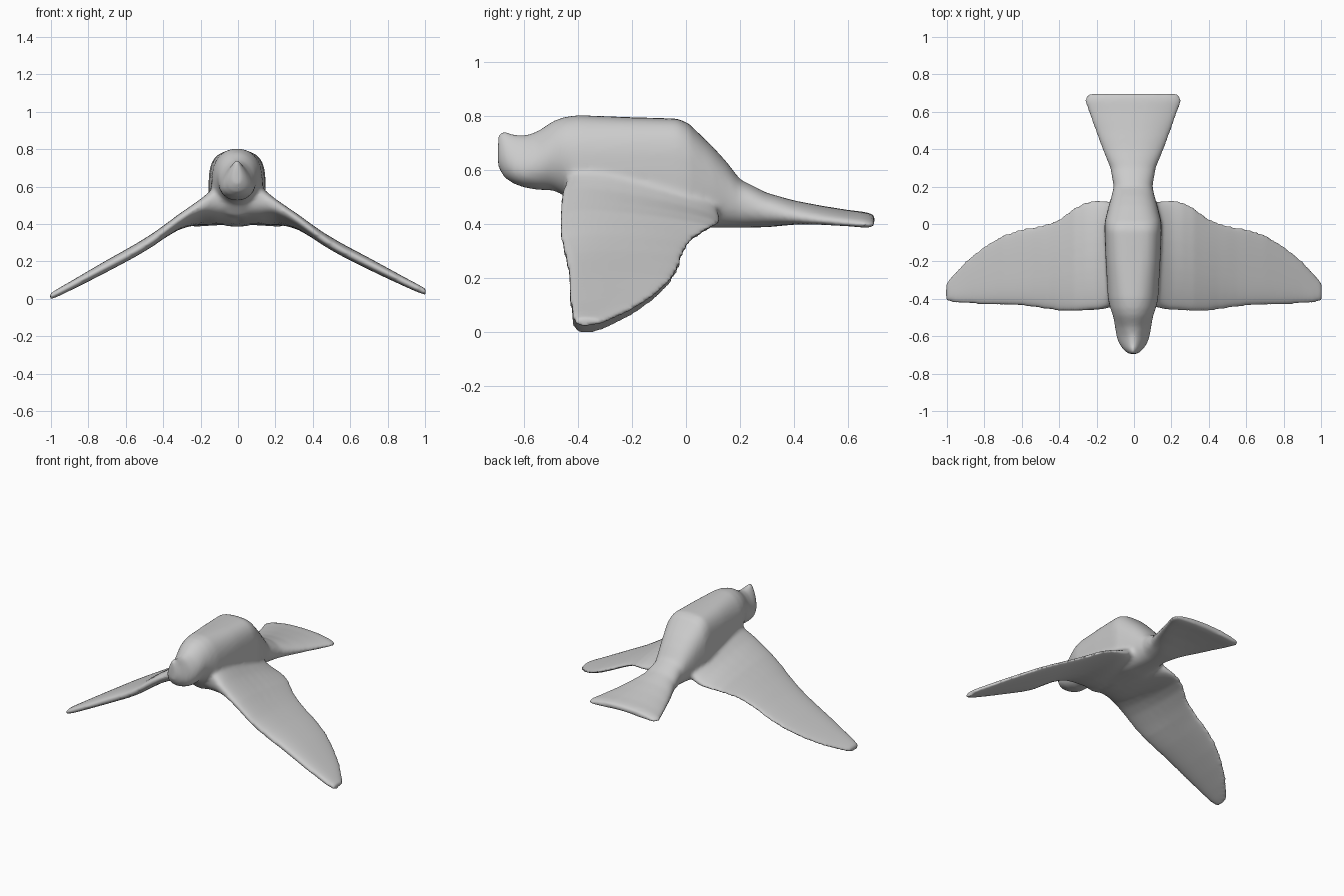
import bpy, bmesh, math

old = bpy.data.objects.get("Cube")
if old:
    bpy.data.objects.remove(old, do_unlink=True)

grey = bpy.data.materials.new("plain grey")
grey.use_nodes = True
COLOUR = (0.6, 0.6, 0.6, 1)
grey.diffuse_color = COLOUR
grey.node_tree.nodes["Principled BSDF"].inputs["Base Color"].default_value = COLOUR

N = 32


def rounded(power):
    """Points of a unit superellipse."""
    for i in range(N):
        a = 2 * math.pi * i / N
        c, s = math.cos(a), math.sin(a)
        yield (math.copysign(abs(c) ** (2 / power), c),
               math.copysign(abs(s) ** (2 / power), s))


def loft(bm, rings):
    """Skin a list of rings and cap both ends."""
    loops = [[bm.verts.new(p) for p in ring] for ring in rings]
    for a, b in zip(loops, loops[1:]):
        for i in range(N):
            j = (i + 1) % N
            bm.faces.new((a[i], a[j], b[j], b[i]))
    bm.faces.new(loops[0][::-1])
    bm.faces.new(loops[-1])


# Head, trunk and fanned tail: y, half width, bottom, top, squareness
BODY = [
    (-0.695, 0.022, 0.61, 0.738, 2.0), (-0.672, 0.048, 0.572, 0.746, 2.0),
    (-0.64, 0.069, 0.55, 0.733, 2.1), (-0.60, 0.084, 0.535, 0.727, 2.1),
    (-0.55, 0.096, 0.526, 0.742, 2.0), (-0.49, 0.108, 0.524, 0.782, 2.0),
    (-0.45, 0.122, 0.505, 0.796, 2.1), (-0.40, 0.135, 0.44, 0.803, 2.3),
    (-0.20, 0.147, 0.40, 0.795, 2.9), (-0.03, 0.153, 0.388, 0.79, 3.2),
    (0.01, 0.152, 0.386, 0.772, 3.0), (0.10, 0.130, 0.386, 0.685, 2.6),
    (0.15, 0.115, 0.386, 0.630, 2.4), (0.20, 0.104, 0.386, 0.565, 2.3),
    (0.30, 0.122, 0.388, 0.515, 2.2), (0.40, 0.165, 0.398, 0.487, 2.3),
    (0.50, 0.203, 0.403, 0.468, 2.5), (0.60, 0.240, 0.400, 0.452, 2.6),
    (0.66, 0.260, 0.396, 0.445, 2.8), (0.698, 0.245, 0.400, 0.435, 2.8),
]

# Wing: x, leading y, trailing y, leading z, trailing z, half thickness at each
WING = [
    (0.02, -0.43, 0.11, 0.53, 0.45, 0.120, 0.060),
    (0.12, -0.445, 0.12, 0.53, 0.445, 0.115, 0.060),
    (0.16, -0.455, 0.125, 0.515, 0.425, 0.087, 0.045),
    (0.20, -0.462, 0.13, 0.498, 0.412, 0.066, 0.032),
    (0.26, -0.464, 0.12, 0.462, 0.402, 0.053, 0.024),
    (0.32, -0.467, 0.09, 0.422, 0.385, 0.047, 0.021),
    (0.40, -0.467, 0.03, 0.361, 0.347, 0.043, 0.022),
    (0.45, -0.460, 0.01, 0.322, 0.321, 0.043, 0.022),
    (0.50, -0.452, -0.005, 0.289, 0.295, 0.042, 0.022),
    (0.55, -0.445, -0.015, 0.259, 0.267, 0.041, 0.022),
    (0.60, -0.439, -0.023, 0.232, 0.240, 0.040, 0.022),
    (0.70, -0.434, -0.055, 0.180, 0.185, 0.038, 0.022),
    (0.80, -0.432, -0.115, 0.128, 0.130, 0.034, 0.020),
    (0.90, -0.427, -0.195, 0.076, 0.077, 0.028, 0.018),
    (0.96, -0.423, -0.26, 0.046, 0.046, 0.025, 0.016),
    (1.006, -0.412, -0.315, 0.024, 0.024, 0.018, 0.014),
]


def body_ring(y, width, low, high, power):
    """Head narrows to a crest on top; the tail's outer edges droop."""
    crest = 0.45 * min(1, max(0, (-0.5 - y) / 0.12))
    droop = 0.024 * min(1, max(0, (y - 0.22) / 0.25))
    mid, half = (low + high) / 2, (high - low) / 2
    return [(-0.005 + c * width * (1 - crest * s), y,
             mid + s * half - droop * c * c) for c, s in rounded(power)]


def wing_ring(side, x, lead, trail, lead_z, trail_z, lead_t, trail_t):
    """Thick blunt leading edge tapering to a thin trailing edge."""
    lift = side * 0.012 * x ** 2          # one wing is held slightly higher
    ring = []
    for c, s in rounded(2.5):
        u = (c + 1) / 2
        z = lead_z + (trail_z - lead_z) * u + s * (lead_t + (trail_t - lead_t) * u)
        ring.append((side * x, lead + (trail - lead) * u, z + lift))
    return ring


bm = bmesh.new()
loft(bm, [body_ring(*row) for row in BODY])
for side in (1, -1):
    loft(bm, [wing_ring(side, *row) for row in WING])
# Each shell is closed, so all normals can be turned outward
bmesh.ops.recalc_face_normals(bm, faces=bm.faces)
mesh = bpy.data.meshes.new("flying_bird")
bm.to_mesh(mesh)
bm.free()
mesh.materials.append(grey)
bird = bpy.data.objects.new("flying_bird", mesh)
bpy.context.collection.objects.link(bird)

# Fuse body and wings into one clay-like skin
fuse = bird.modifiers.new("fuse", 'REMESH')
fuse.mode = 'VOXEL'
fuse.voxel_size = 0.011
fuse.use_smooth_shade = True
soften = bird.modifiers.new("soften", 'SMOOTH')
soften.factor = 0.5
soften.iterations = 10
